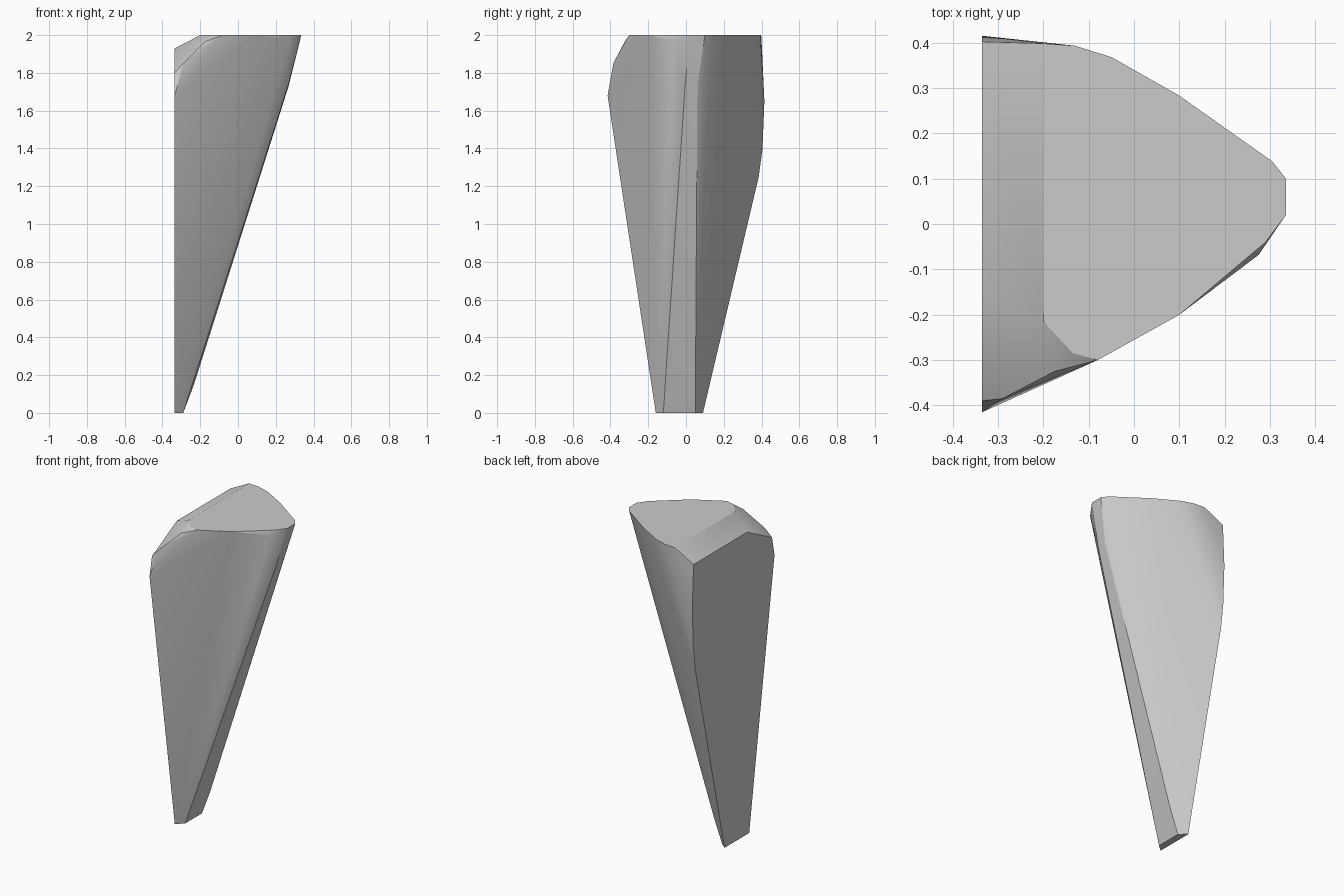
import bpy, bmesh, math

if "Cube" in bpy.data.objects:
    bpy.data.objects.remove(bpy.data.objects["Cube"])

LEFT = -0.335  # plane of the flat left side

# small tip at the bottom, with its bevelled right edge
tip = [(LEFT, -0.16, 0), (LEFT, 0.09, 0), (-0.29, 0.05, 0), (-0.29, -0.12, 0),
       (-0.233, 0.05, 0.15)]

# outline of the level top
top = [(x, y, 2.0) for x, y in (
    (-0.2, 0.398), (-0.13, 0.393), (-0.05, 0.368), (0.1, 0.283), (0.305, 0.138),
    (0.335, 0.1), (0.335, 0.02), (0.29, -0.04), (0.1, -0.2), (0, -0.255),
    (-0.08, -0.3), (-0.135, -0.285), (-0.2, -0.215))]

# edge of the flat left side, from front to back
side = [(LEFT, y, z) for y, z in (
    (-0.415, 1.68), (-0.39, 1.8), (-0.14, 1.93), (0.402, 1.93),
    (0.415, 1.65), (0.405, 1.4), (0.385, 1.25))]

# chipped front corner and the narrow right edge
chips = [(-0.175, -0.325, 1.965), (-0.29, -0.385, 1.85),
         (0.275, -0.068, 1.97), (0.268, 0.06, 1.73), (0.265, -0.005, 1.73)]

# wrap a faceted skin around the corners
bm = bmesh.new()
for p in tip + top + side + chips:
    bm.verts.new(p)
bmesh.ops.convex_hull(bm, input=bm.verts[:])
loose = [v for v in bm.verts if not v.link_faces]
bmesh.ops.delete(bm, geom=loose, context='VERTS')
bmesh.ops.dissolve_limit(bm, angle_limit=math.radians(0.5),
                         verts=bm.verts[:], edges=bm.edges[:])
bmesh.ops.recalc_face_normals(bm, faces=bm.faces[:])

mesh = bpy.data.meshes.new("stone_wedge")
bm.to_mesh(mesh)
bm.free()
wedge = bpy.data.objects.new("stone_wedge", mesh)
bpy.context.collection.objects.link(wedge)

# plain grey colour
grey = bpy.data.materials.new("stone_grey")
grey.diffuse_color = (0.6, 0.6, 0.6, 1)
grey.use_nodes = True
grey.node_tree.nodes["Principled BSDF"].inputs["Base Color"].default_value = grey.diffuse_color
mesh.materials.append(grey)

# soft shading across the shallow facets
bpy.context.view_layer.objects.active = wedge
wedge.select_set(True)
bpy.ops.object.shade_smooth_by_angle(angle=math.radians(25))
